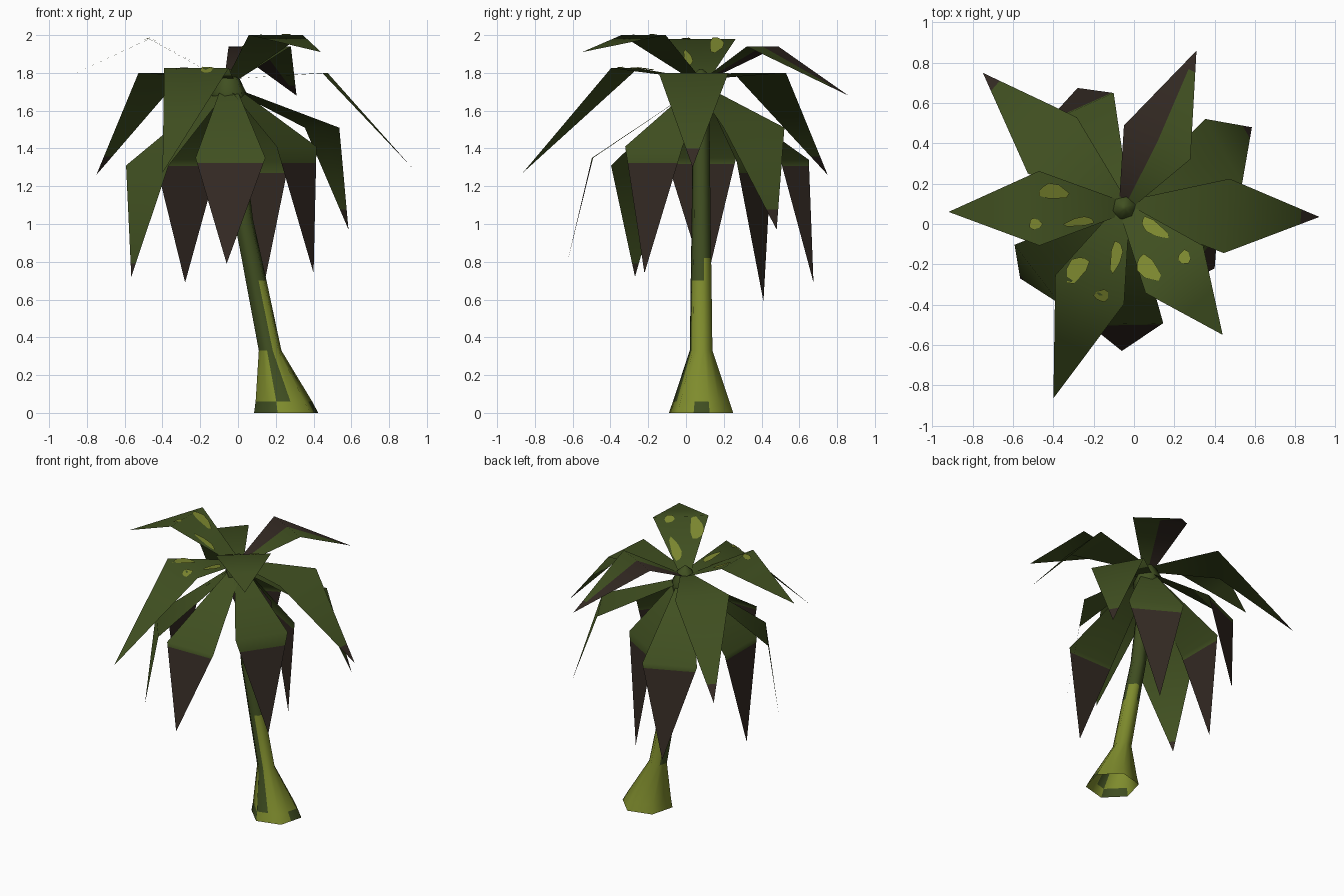
import bpy, bmesh, math
from mathutils import Vector

cube = bpy.data.objects.get("Cube")
if cube:
    bpy.data.objects.remove(cube)


def material(name, colour):
    m = bpy.data.materials.new(name)
    m.use_nodes = True
    m.diffuse_color = (*colour, 1)
    m.node_tree.nodes["Principled BSDF"].inputs["Base Color"].default_value = (*colour, 1)
    return m


LEAF = material("leaf green", (0.052, 0.08, 0.015))
DRY = material("dry brown", (0.034, 0.023, 0.017))
SPOT = material("spot yellow green", (0.2, 0.24, 0.028))
BARK = material("bark yellow green", (0.21, 0.26, 0.026))
MOSS = material("bark moss green", (0.05, 0.075, 0.015))

CROWN = Vector((-0.05, 0.08, 0))


def finish(bm, name, mats, smooth_angle=0):
    mesh = bpy.data.meshes.new(name)
    bm.to_mesh(mesh)
    bm.free()
    for m in mats:
        mesh.materials.append(m)
    ob = bpy.data.objects.new(name, mesh)
    bpy.context.collection.objects.link(ob)
    if smooth_angle:
        bpy.ops.object.select_all(action="DESELECT")
        ob.select_set(True)
        bpy.context.view_layer.objects.active = ob
        bpy.ops.object.shade_smooth_by_angle(angle=math.radians(smooth_angle))


def loft(name, rings, mats, rule):
    """Hexagonal rings (x, z, radius) with split sides; rule(z, sector) picks the material."""
    bm = bmesh.new()
    stack = []
    for x, z, r in rings:
        ring = []
        for i in range(12):
            a = math.radians(15 + 30 * i)
            reach = r * (math.cos(math.pi / 6) if i % 2 else 1)
            ring.append(bm.verts.new((x + reach * math.cos(a), CROWN.y + reach * math.sin(a), z)))
        stack.append(ring)
    for low, high in zip(stack, stack[1:]):
        for i in range(12):
            j = (i + 1) % 12
            f = bm.faces.new((low[i], low[j], high[j], high[i]))
            f.material_index = rule(f.calc_center_median().z, i)
    bm.faces.new(stack[-1])
    finish(bm, name, mats, 70)


# Leaning trunk with an open flared foot; moss covers the top and trails down one side
def moss_rule(z, sector):
    if z > 0.82:
        return 1
    if z > 0.7:
        return int(sector > 2)
    if z > 0.33:
        return int(4 <= sector <= 8)
    if z > 0.06:
        return int(sector == 8)
    return int(sector in (6, 7, 11))


loft("trunk", [(0.255, 0, 0.176), (0.243, 0.06, 0.155), (0.17, 0.33, 0.062), (0.096, 0.7, 0.057),
               (0.072, 0.82, 0.055), (0.03, 1.02, 0.052), (-0.04, 1.65, 0.045)],
     [BARK, MOSS], moss_rule)

# Bud that the fronds grow from
loft("crown_bud", [(-0.035, 1.59, 0.045), (-0.04, 1.62, 0.085), (-0.05, 1.7, 0.095),
                   (-0.05, 1.78, 0.055), (-0.05, 1.82, 0.01)], [LEAF], lambda z, sector: 0)


def frond(name, mid, tip, dry, root_z, width, half_dry=False):
    """Bent kite: narrow root, wide horizontal fold, pointed tip; dry = brown share of the tip."""
    mid, tip = Vector(mid), Vector(tip)
    out = (mid - CROWN).to_2d().normalized()
    side = Vector((-out.y, out.x, 0))
    root = Vector((CROWN.x, CROWN.y, root_z)) + out.to_3d() * 0.04
    cut = dry or 0.5
    bm = bmesh.new()
    rows = []
    for centre, w in ((root, 0.045), (mid, width), (tip.lerp(mid, cut), width * cut)):
        rows.append([bm.verts.new(centre + side * w * s) for s in (1, 0, -1)])
    end = bm.verts.new(tip)
    for k in (0, 1):
        for a, b in zip(rows, rows[1:]):
            f = bm.faces.new((a[k], b[k], b[k + 1], a[k + 1]))
            f.material_index = int(half_dry and k == 0)
        f = bm.faces.new((rows[2][k], end, rows[2][k + 1]))
        f.material_index = int(dry > 0)
    finish(bm, name, [LEAF, DRY], 120)


# Upper ring of fronds: fold centre, tip, dry share
UPPER = {
    "east": ((0.46, 0.04, 1.8), (0.92, 0.035, 1.3), 0.2),
    "north": ((0.115, 0.405, 1.94), (0.31, 0.86, 1.68), 0.2),
    "north_west": ((-0.405, 0.39, 1.8), (-0.75, 0.75, 1.26), 0.18),
    "west": ((-0.47, 0.078, 1.98), (-0.92, 0.06, 1.77), 0),
    "south_west": ((-0.22, -0.325, 1.825), (-0.4, -0.865, 1.27), 0),
    "south_east": ((0.2, -0.225, 2), (0.44, -0.55, 1.91), 0),
}
UPPER_ROOT = 1.77
for place, (mid, tip, dry) in UPPER.items():
    frond("upper_frond_" + place, mid, tip, dry, UPPER_ROOT, 0.185, place == "north")

# Lower ring of hanging fronds, mostly withered
LOWER = {
    "south": ((-0.04, -0.495, 1.35), (-0.06, -0.63, 0.79), 0.95),
    "south_west": ((-0.48, -0.25, 1.31), (-0.565, -0.27, 0.72), 0.12),
    "west": ((-0.5, 0.08, 1.35), (-0.565, 0.105, 0.68), 0.95),
    "north_west": ((-0.27, 0.575, 1.34), (-0.28, 0.675, 0.69), 0.95),
    "north": ((0.11, 0.36, 1.33), (0.12, 0.41, 0.59), 0.92),
    "north_east": ((0.445, 0.36, 1.51), (0.585, 0.48, 0.97), 0.2),
    "south_east": ((0.31, -0.17, 1.41), (0.4, -0.22, 0.74), 0.87),
}
for place, (mid, tip, dry) in LOWER.items():
    frond("lower_frond_" + place, mid, tip, dry, 1.71, 0.185)


# Pale spots: thin irregular patches lying on the upper fronds
def spot(place, x, y, length, width, turn):
    mid, tip = (Vector(p) for p in UPPER[place][:2])
    out = (mid - CROWN).to_2d().normalized()
    reach = (mid - CROWN).to_2d().dot(out)
    tip_reach = (tip - CROWN).to_2d().dot(out)
    bm = bmesh.new()
    ring = []
    for i in range(10):
        a = math.tau * i / 10
        wobble = 1 + 0.15 * math.sin(3 * a + x * 9)
        u, v = length * wobble * math.cos(a), width * wobble * math.sin(a)
        c, s = math.cos(math.radians(turn)), math.sin(math.radians(turn))
        p = Vector((x + u * c - v * s, y + u * s + v * c))
        d = (p - CROWN.to_2d()).dot(out)
        if d < reach:
            z = UPPER_ROOT + (mid.z - UPPER_ROOT) * (d - 0.04) / (reach - 0.04)
        else:
            z = mid.z + (tip.z - mid.z) * (d - reach) / (tip_reach - reach)
        ring.append(bm.verts.new((p.x, p.y, z + 0.008)))
    bm.faces.new(ring)
    finish(bm, "spot_" + place, [SPOT])


for args in (("west", -0.4, 0.16, 0.075, 0.038, -5), ("west", -0.49, 0, 0.032, 0.027, 0),
             ("west", -0.27, 0.01, 0.075, 0.022, 8), ("south_west", -0.285, -0.225, 0.075, 0.045, 55),
             ("south_west", -0.09, -0.16, 0.08, 0.028, 80),
             ("south_west", -0.16, -0.355, 0.036, 0.03, 0),
             ("south_east", 0.1, -0.02, 0.08, 0.032, -35),
             ("south_east", 0.07, -0.22, 0.075, 0.045, -50),
             ("south_east", 0.25, -0.165, 0.035, 0.03, 90)):
    spot(*args)
